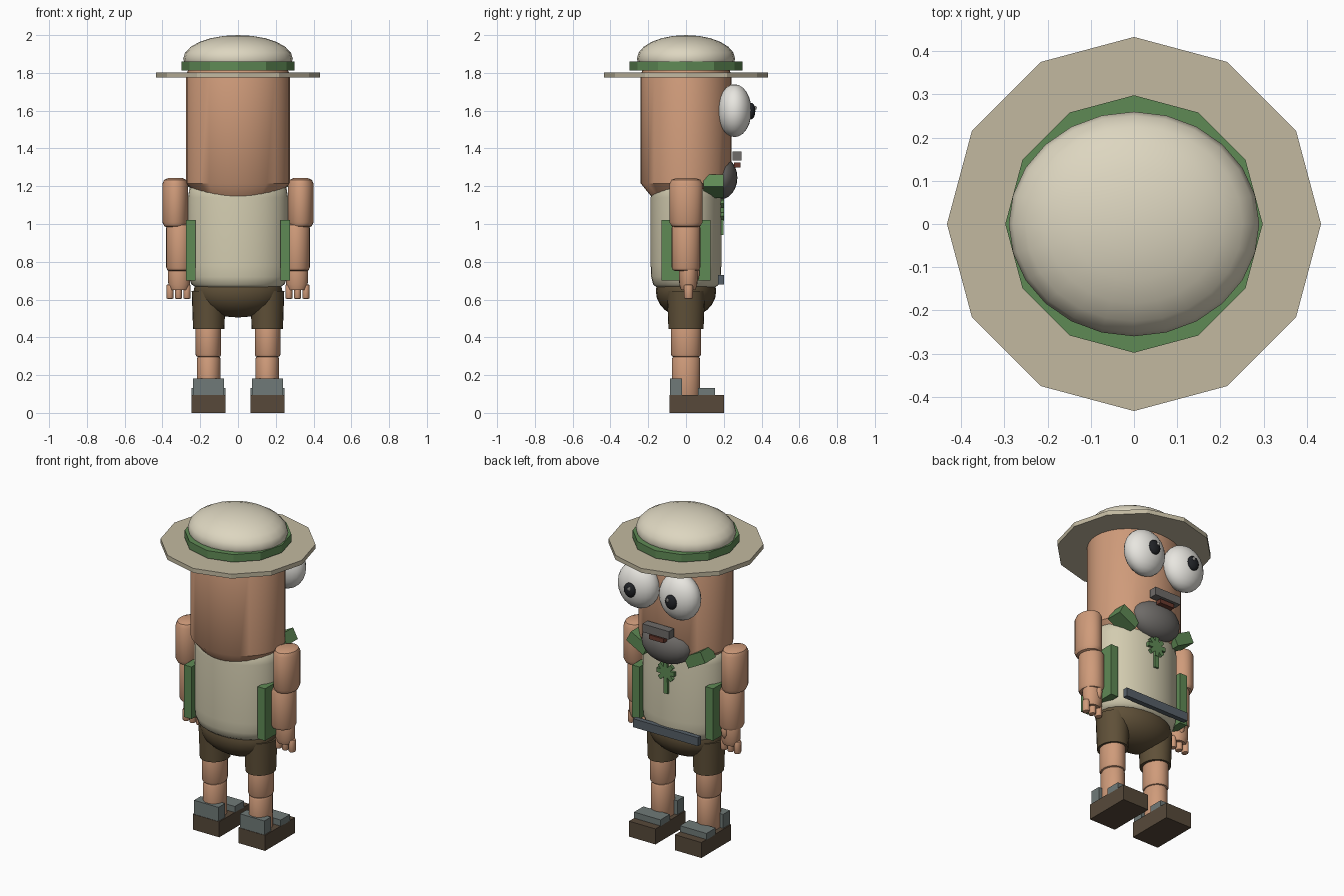
import bpy, bmesh
from math import radians, cos, sin, pi
from mathutils import Matrix

if "Cube" in bpy.data.objects:
    bpy.data.objects.remove(bpy.data.objects["Cube"])


def material(name, hexcol):
    m = bpy.data.materials.new(name)
    rgb = [int(hexcol[i:i + 2], 16) / 255 for i in (0, 2, 4)]
    m.diffuse_color = [((c + .055) / 1.055) ** 2.4 for c in rgb] + [1]
    m.use_nodes = True
    m.node_tree.nodes["Principled BSDF"].inputs["Base Color"].default_value = m.diffuse_color
    return m


skin = material("skin", "cf9b7a")
cloth = material("cloth", "d3ccb0")
brim_tan = material("brim_tan", "c2b9a0")
crown_tan = material("crown_tan", "ddd6c0")
green = material("green", "5f8a55")
brown = material("brown", "5f5038")
sole_brown = material("sole_brown", "57493a")
shoe_grey = material("shoe_grey", "707a78")
slate = material("slate", "566068")
hair = material("hair", "6e6b68")
lip = material("lip", "6a3a2e")
white = material("white", "e8e6e0")
black = material("black", "202226")


def finish(name, bm, mat, smooth=True):
    bmesh.ops.recalc_face_normals(bm, faces=bm.faces)
    me = bpy.data.meshes.new(name)
    bm.to_mesh(me)
    bm.free()
    if smooth:
        me.shade_smooth()
        me.set_sharp_from_angle(angle=radians(40))
    me.materials.append(mat)
    ob = bpy.data.objects.new(name, me)
    bpy.context.collection.objects.link(ob)
    return ob


def box(name, loc, size, mat, rot_y=0):
    bm = bmesh.new()
    bmesh.ops.create_cube(bm, size=1, matrix=Matrix.Translation(loc)
                          @ Matrix.Rotation(rot_y, 4, 'Y') @ Matrix.Diagonal((*size, 1)))
    return finish(name, bm, mat, False)


def ball(name, loc, radii, mat, seg=24):
    bm = bmesh.new()
    bmesh.ops.create_uvsphere(bm, u_segments=seg, v_segments=seg // 2, radius=1,
                              matrix=Matrix.Translation(loc) @ Matrix.Diagonal((*radii, 1)))
    return finish(name, bm, mat)


def lathe(name, profile, mat, loc=(0, 0), scale=(1, 1), seg=24, smooth=True):
    """Closed elliptical body from (radius, height) rings, bottom to top."""
    bm = bmesh.new()
    rings = [[bm.verts.new((loc[0] + r * scale[0] * cos(2 * pi * i / seg),
                            loc[1] + r * scale[1] * sin(2 * pi * i / seg), z))
              for i in range(seg)] for r, z in profile]
    for a, b in zip(rings, rings[1:]):
        for i in range(seg):
            j = (i + 1) % seg
            bm.faces.new((a[i], a[j], b[j], b[i]))
    bm.faces.new(rings[0])
    bm.faces.new(rings[-1])
    return finish(name, bm, mat, smooth)


def limb(name, loc, z0, z1, rx, ry, bevel, mat):
    """Upright cylinder with rounded ends."""
    b = bevel
    k = b / rx
    prof = [(1 - k, z0), (1 - .3 * k, z0 + .3 * b), (1, z0 + b),
            (1, z1 - b), (1 - .3 * k, z1 - .3 * b), (1 - k, z1)]
    return lathe(name, prof, mat, loc, (rx, ry))


# hat
lathe("hat_brim", [(.433, 1.775), (.433, 1.802)], brim_tan, seg=12, smooth=False)
lathe("hat_band", [(.298, 1.813), (.298, 1.86)], green, seg=12, smooth=False)
ball("hat_crown", (0, 0, 1.875), (.29, .26, .125), crown_tan)

# head and torso
lathe("head", [(.68, 1.12), (1, 1.215), (1, 1.79), (.96, 1.815)], skin, scale=(.275, .24), seg=32)
lathe("shirt", [(.8, .66), (.93, .68), (.985, .72), (1, .78), (1, 1.14), (.97, 1.19), (.85, 1.22)],
      cloth, scale=(.265, .187), seg=32)
ball("hips", (0, 0, .645), (.235, .16, .14), brown)
box("belt_bar", (0, .185, .705), (.44, .03, .052), slate)

# face
ball("beard", (0, .18, 1.245), (.165, .092, .115), hair)
box("moustache", (0, .27, 1.36), (.18, .05, .05), hair)
box("mouth", (0, .272, 1.313), (.1, .034, .026), lip)

# neckerchief knot and tail
for i in range(4):
    box("knot_bar", (0, .19, 1.075), (.12, .022, .026), green, i * pi / 4)
box("knot_tail", (0, .188, 1.0), (.028, .02, .115), green)

for s in (-1, 1):
    # eyes
    ball("eye", (s * .14, .257, 1.6), (.13, .09, .14), white)
    ball("pupil", (s * .14, .345, 1.598), (.038, .022, .044), black, 16)
    ball("pupil_glint", (s * .13, .366, 1.615), (.009, .009, .011), white, 8)

    # vest edging and collar
    box("vest_panel", (s * .25, 0, .86), (.05, .26, .32), green)
    box("collar_flap", (s * .195, .145, 1.2), (.13, .105, .07), green, -s * radians(28))

    # arms and hands
    limb("upper_arm", (s * .332, 0), .98, 1.243, .068, .088, .03, skin)
    limb("forearm", (s * .31, 0), .75, 1.0, .07, .076, .02, skin)
    lathe("hand", [(.75, .65), (.95, .68), (1, .77), (.9, .79)], skin, (s * .312, .012), (.06, .05))
    for dx in (-.045, 0, .045):
        limb("finger", (s * .315 + dx, .013), .603, .68, .019, .023, .008, skin)
    ball("thumb", (s * .3, .05, .74), (.022, .022, .05), skin, 12)

    # shorts and legs
    lathe("short_leg", [(.083, .445), (.09, .645)], brown, (s * .155, 0), (1, 1.12))
    limb("thigh", (s * .157, 0), .295, .5, .068, .08, .015, skin)
    limb("shin", (s * .155, 0), .08, .3, .063, .075, .015, skin)

    # shoes
    box("shoe_sole", (s * .156, .057, .0475), (.18, .29, .095), sole_brown)
    box("shoe_heel", (s * .156, -.053, .137), (.165, .065, .088), shoe_grey)
    box("shoe_toe_strap", (s * .156, .108, .112), (.18, .09, .04), shoe_grey)
